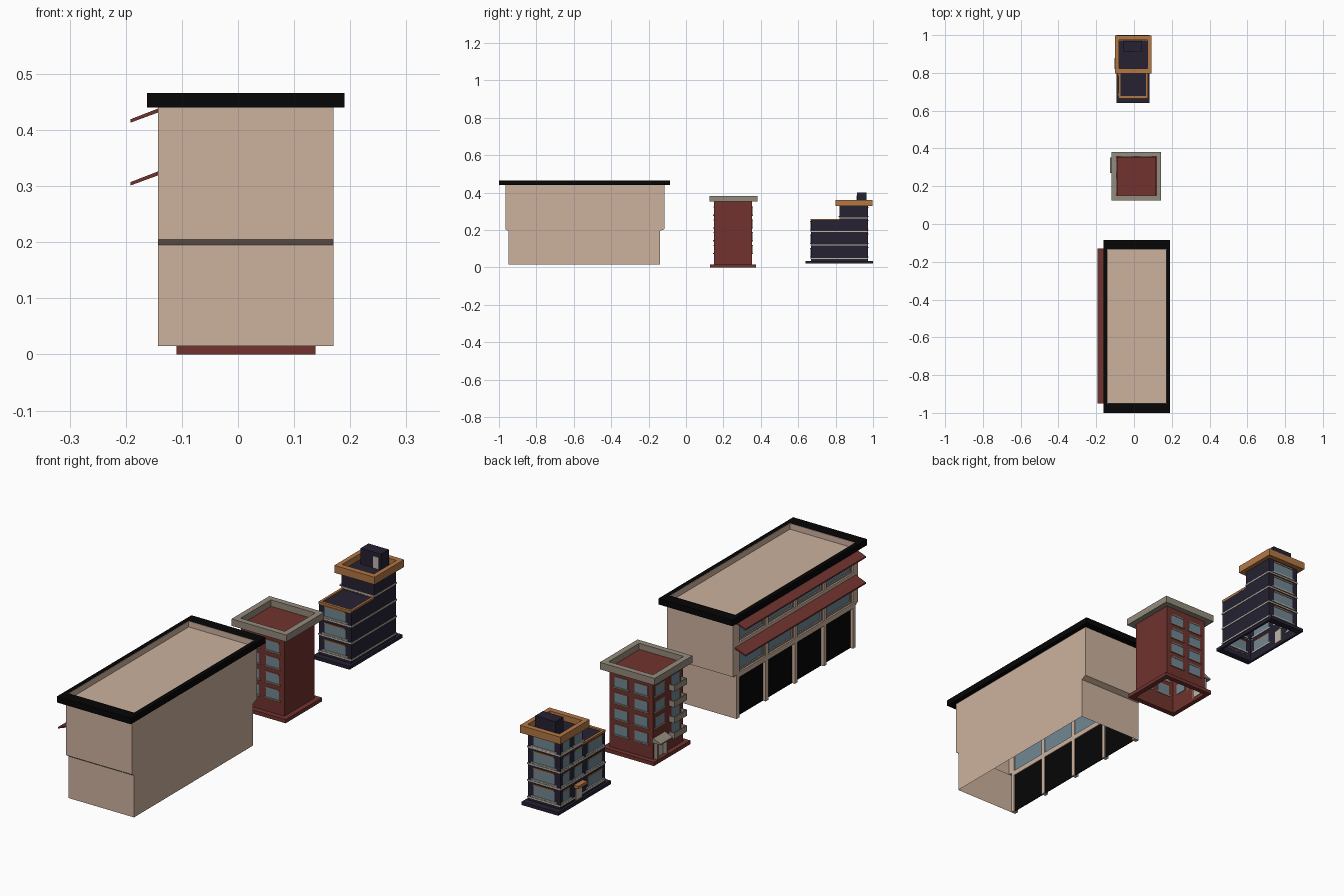
import bpy, bmesh

if "Cube" in bpy.data.objects:
    bpy.data.objects.remove(bpy.data.objects["Cube"])

def mat(name, r, g, b):
    m = bpy.data.materials.new(name)
    m.diffuse_color = [(c / 255) ** 2.2 for c in (r, g, b)] + [1]
    m.use_nodes = True
    m.node_tree.nodes["Principled BSDF"].inputs["Base Color"].default_value = m.diffuse_color
    return m

TAN, BLACK = mat("tan", 203, 176, 156), mat("black", 14, 14, 14)
RED, GREY = mat("red", 112, 54, 50), mat("stone", 146, 138, 124)
NAVY, ORANGE = mat("navy", 42, 38, 54), mat("orange", 178, 118, 70)
GLASS, PALE = mat("glass", 112, 134, 146), mat("pale", 190, 182, 170)

def finish(name, bm, m):
    me = bpy.data.meshes.new(name)
    bm.to_mesh(me)
    bm.free()
    me.materials.append(m)
    ob = bpy.data.objects.new(name, me)
    bpy.context.collection.objects.link(ob)
    return ob

def add_box(bm, b, skip=()):
    """b = x0,x1,y0,y1,z0,z1; skip = outward sides left open."""
    x0, x1, y0, y1, z0, z1 = b
    v = [bm.verts.new((x, y, z)) for x in (x0, x1) for y in (y0, y1) for z in (z0, z1)]
    sides = {"-x": (0, 1, 3, 2), "+x": (4, 6, 7, 5), "-y": (0, 4, 5, 1),
             "+y": (2, 3, 7, 6), "-z": (0, 2, 6, 4), "+z": (1, 5, 7, 3)}
    for k, ids in sides.items():
        if k not in skip:
            bm.faces.new([v[i] for i in ids])

def boxes(name, m, items, skip=()):
    bm = bmesh.new()
    for b in items:
        add_box(bm, b, skip)
    return finish(name, bm, m)

def ring(name, m, outer, inner, z0, z1):
    """Rectangular frame; outer and inner are x0,x1,y0,y1."""
    bm = bmesh.new()
    loops = []
    for (x0, x1, y0, y1), z in ((outer, z0), (outer, z1), (inner, z1), (inner, z0)):
        loops.append([bm.verts.new((x, y, z)) for x, y in ((x0, y0), (x1, y0), (x1, y1), (x0, y1))])
    for k in range(4):
        a, b = loops[k], loops[(k + 1) % 4]
        for i in range(4):
            j = (i + 1) % 4
            bm.faces.new((a[i], a[j], b[j], b[i]))
    return finish(name, bm, m)

def prism(name, m, profile, y0, y1):
    """Extrude an x,z profile along y."""
    bm = bmesh.new()
    for pts in profile:
        a = [bm.verts.new((x, y0, z)) for x, z in pts]
        b = [bm.verts.new((x, y1, z)) for x, z in pts]
        n = len(pts)
        for i in range(n):
            j = (i + 1) % n
            bm.faces.new((a[i], a[j], b[j], b[i]))
        bm.faces.new(a[::-1])
        bm.faces.new(b)
    bmesh.ops.recalc_face_normals(bm, faces=bm.faces)
    return finish(name, bm, m)

def on_face(face, at, u0, u1, z0, z1, out):
    """Thin slab lying on a wall, standing out by a small amount."""
    if face == "-x":
        return (at - out, at + .002, u0, u1, z0, z1)
    if face == "-y":
        return (u0, u1, at - out, at + .002, z0, z1)
    return (u0, u1, at - .002, at + out, z0, z1)

def windows(prefix, specs, sill_mat, w_sill, head_mat=None):
    """specs = face, wall position, centre, width, bottom, height."""
    boxes(prefix + "_panes", GLASS, [on_face(f, a, c - w / 2, c + w / 2, z, z + h, .001)
                                     for f, a, c, w, z, h in specs])
    boxes(prefix + "_sills", sill_mat, [on_face(f, a, c - w / 2 - w_sill, c + w / 2 + w_sill, z - .006, z, .005)
                                        for f, a, c, w, z, h in specs])
    boxes(prefix + "_heads", head_mat or sill_mat, [on_face(f, a, c - w / 2, c + w / 2, z + h, z + h + .005, .003)
                                                    for f, a, c, w, z, h in specs])

# --- Long shop building: open shell with stepped end walls ---
X0, X1 = -.143, .17
prof = [(-.95, .015), (-.95, .195), (-.965, .205), (-.965, .44),
        (-.115, .44), (-.115, .205), (-.14, .195), (-.14, .015)]
bm = bmesh.new()
left = [bm.verts.new((X0, y, z)) for y, z in prof]
right = [bm.verts.new((X1, y, z)) for y, z in prof]
for i in range(7):
    bm.faces.new((left[i], left[i + 1], right[i + 1], right[i]))
bm.faces.new(right[::-1])
bmesh.ops.recalc_face_normals(bm, faces=bm.faces)
finish("shop_shell", bm, TAN)
ring("shop_parapet", BLACK, (-.162, .19, -1, -.085), (-.143, .171, -.95, -.132), .44, .466)
ring("shop_parapet_lining", TAN, (-.143, .171, -.95, -.132), (-.141, .169, -.948, -.134), .44, .465)

# Shop facade: piers, beams, doors and two window rows
pitch = (.81 - .018) / 4
ys = [-.95 + i * pitch for i in range(5)]
frame = [(X0, -.122, y, y + .018, .015, .44) for y in ys]
frame += [(X0, -.122, -.95, -.14, a, b) for a, b in ((.188, .21), (.31, .34), (.424, .44))]
frame += [(X0, -.122, -.965, -.95, .205, .44), (X0, -.122, -.14, -.115, .205, .44)]
boxes("shop_facade_frame", TAN, frame)
bays = [(y + .018, y + pitch) for y in ys[:4]]
boxes("shop_doors", BLACK, [(-.13, -.126, a, b, .015, .188) for a, b in bays])
boxes("shop_windows", GLASS, [(-.13, -.126, a, b, z0, z1)
                              for a, b in bays for z0, z1 in ((.21, .31), (.34, .424))])
bars = []
for a, b in bays:
    for z0, z1 in ((.21, .31), (.34, .424)):
        bars += [(-.136, -.128, a, a + .007, z0, z1), (-.136, -.128, b - .007, b, z0, z1),
                 (-.136, -.128, a, b, z0, z0 + .007)]
boxes("shop_window_bars", GREY, bars)
prism("shop_awnings", RED, [[(X0, z), (X0, z - .007), (-.192, z - .025), (-.192, z - .019)]
                            for z in (.438, .326)], -.95, -.13)

# --- Red apartment block ---
BX0, BX1, BY0, BY1 = -.09, .116, .15, .354
boxes("apartment_body", RED, [(BX0, BX1, BY0, BY1, .015, .356)], skip=("-z",))
ring("apartment_base", RED, (-.11, .138, .127, .375), (BX0, BX1, BY0, BY1), 0, .016)
ring("apartment_parapet", GREY, (-.118, .143, .125, .382), (-.093, .118, .15, .357), .352, .382)
rows = [.078, .146, .214, .282]
specs = [(f, a, c, .062, z, .038) for f, a in (("-y", BY0), ("+y", BY1))
         for c in (-.035, .06) for z in rows]
specs += [("-x", BX0, .308, .062, z, .038) for z in rows[1:]]
windows("apartment", specs, GREY, .007)

# Balconies: slab with solid railings and a glazed door behind
balcony = []
for z in rows:
    z -= .01
    balcony += [(-.116, BX0, .158, .245, z, z + .005), (-.116, -.112, .158, .245, z, z + .026),
                (-.112, BX0, .158, .162, z, z + .026), (-.112, BX0, .241, .245, z, z + .026)]
boxes("apartment_balconies", GREY, balcony)
boxes("balcony_doors", GLASS, [on_face("-x", BX0, .175, .228, z, z + .045, .001) for z in rows])

# Entrance porch
boxes("apartment_door", PALE, [on_face("-x", BX0, .288, .335, .015, .085, .003)])
boxes("porch_sides", GREY, [(-.108, BX0, a, a + .008, .015, .085) for a in (.276, .339)])
prism("porch_roof", GREY, [[(BX0, .105), (BX0, .085), (-.126, .085), (-.126, .09)]], .271, .352)

# --- Navy stepped tower ---
CX0, CX1, CY0, CYM, CY1 = -.082, .073, .667, .822, .972
boxes("tower_low_wing", NAVY, [(CX0, CX1, CY0, CYM, .03, .254)], skip=("-z", "+y"))
boxes("tower_high_wing", NAVY, [(CX0, CX1, CYM, CY1, .03, .334)], skip=("-z", "-y"))
boxes("tower_setback_wall", NAVY, [(CX0, CX1, CYM, CYM + .002, .25, .334)])
ring("tower_base", NAVY, (-.092, .083, .64, 1), (CX0, CX1, CY0, CY1), .02, .034)
ring("tower_parapet", ORANGE, (-.1, .092, .798, .998), (-.08, .072, .822, .975), .328, .36)
ring("low_roof_trim", ORANGE, (CX0, CX1, CY0 - .002, CYM), (CX0 + .01, CX1 - .01, CY0 + .01, CYM), .25, .26)
boxes("roof_hut", NAVY, [(-.055, .042, .913, .966, .334, .402)])
boxes("roof_hut_door", PALE, [on_face("-y", .913, .005, .032, .334, .385, .002)])

# Pale floor bands
e = .002
for i, z in enumerate((.045, .117, .189, .261)):
    y0 = CYM if i == 3 else CY0
    ring("floor_band_%d" % i, PALE, (CX0 - e, CX1 + e, y0 - e, CY1 + e), (CX0, CX1, y0, CY1), z, z + .006)

# Tower windows
fl = [.06, .132, .204, .275]
specs = [("+y", CY1, -.005, .1, z, .044) for z in fl]
specs += [("-y", CY0, -.005, .1, z, .04) for z in fl[:3]]
specs += [("-x", CX0, .932, .045, z, .042) for z in fl]
specs += [("-x", CX0, .852, .05, z, .042) for z in fl[1:]]
specs += [("-x", CX0, .738, .095, z, .04) for z in fl[:3]]
windows("tower", specs, PALE, .012, ORANGE)
boxes("tower_door", PALE, [on_face("-x", CX0, .83, .87, .034, .09, .003)])
boxes("tower_canopy", ORANGE, [(-.104, CX0, .82, .88, .092, .104)])
